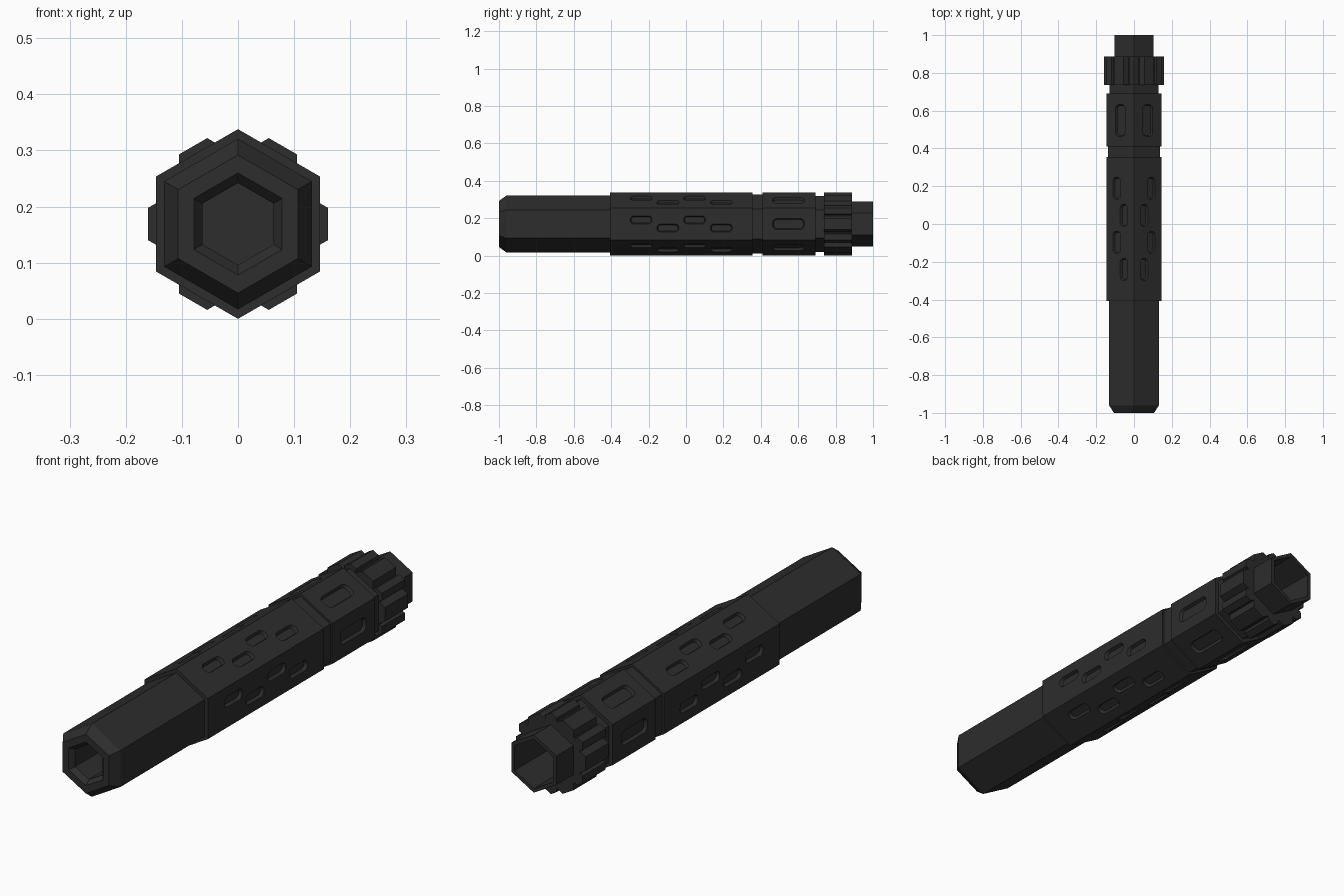
import bpy, bmesh, math
from mathutils import Vector

if "Cube" in bpy.data.objects:
    bpy.data.objects.remove(bpy.data.objects["Cube"])

CZ = 0.169                      # height of the tube axis
COS30 = math.cos(math.pi / 6)

mat = bpy.data.materials.new("charcoal")
mat.diffuse_color = (0.026, 0.026, 0.026, 1)
mat.use_nodes = True
mat.node_tree.nodes["Principled BSDF"].inputs["Base Color"].default_value = mat.diffuse_color


def finish(bm, name):
    bmesh.ops.recalc_face_normals(bm, faces=bm.faces)
    me = bpy.data.meshes.new(name)
    bm.to_mesh(me)
    bm.free()
    me.materials.append(mat)
    ob = bpy.data.objects.new(name, me)
    bpy.context.collection.objects.link(ob)
    return ob


def loft(bm, loops):
    """Skin a list of equal-length point loops and cap both ends."""
    rings = [[bm.verts.new(p) for p in lp] for lp in loops]
    n = len(rings[0])
    for a, b in zip(rings, rings[1:]):
        for i in range(n):
            j = (i + 1) % n
            bm.faces.new((a[i], a[j], b[j], b[i]))
    bm.faces.new(rings[0])
    bm.faces.new(rings[-1])


def hexagon(y, r):
    return [Vector((r * math.cos(math.radians(30 + 60 * k)), y,
                    CZ + r * math.sin(math.radians(30 + 60 * k)))) for k in range(6)]


def hex_part(name, profile):
    """Six-sided turned part from (y, corner radius) pairs."""
    bm = bmesh.new()
    loft(bm, [hexagon(y, r) for y, r in profile])
    return finish(bm, name)


def on_flat(k, y, t, d):
    """Point on hexagon flat k: along y, sideways t, distance d from the axis."""
    a = math.radians(60 * k)
    return Vector((d * math.cos(a) - t * math.sin(a), y,
                   CZ + d * math.sin(a) + t * math.cos(a)))


def slot(bm, k, y, t, length, width, radius, apothem):
    """Tapered rounded-rectangle cutter for one recess."""
    loops = []
    for d, grow in ((apothem - 0.013, -0.006), (apothem, 0), (apothem + 0.01, 0)):
        pts = []
        r = radius + grow
        for q in range(4):
            sy, st = ((1, 1), (-1, 1), (-1, -1), (1, -1))[q]
            for s in range(4):
                a = math.radians(90 * q + 30 * s)
                pts.append(on_flat(k, y + sy * (length / 2 - radius) + r * math.cos(a),
                                   t + st * (width / 2 - radius) + r * math.sin(a), d))
        loops.append(pts)
    loft(bm, loops)


def cut(ob, cutter):
    mod = ob.modifiers.new("cut", 'BOOLEAN')
    mod.operation = 'DIFFERENCE'
    mod.solver = 'EXACT'
    mod.object = cutter
    bpy.context.view_layer.update()
    me = bpy.data.meshes.new_from_object(
        ob.evaluated_get(bpy.context.evaluated_depsgraph_get()))
    ob.modifiers.clear()
    ob.data = me
    bpy.data.objects.remove(cutter)


# Front tube with chamfered mouth and bore
hex_part("front_tube", [(-0.40, 0.152), (-0.96, 0.152), (-1.0, 0.123), (-1.0, 0.091),
                        (-0.98, 0.073), (-0.5, 0.073)])

# Main sleeve with staggered recesses, mirrored left to right
R = 0.169
sleeve = hex_part("main_sleeve", [(-0.407, R), (0.355, R)])
bm = bmesh.new()
for k in range(6):
    side = 1 if k in (0, 1, 5) else -1
    for i in range(4):
        off = 0.022 * side * (1 if i % 2 == 0 else -1)
        slot(bm, k, -0.24 + 0.143 * i, off, 0.118, 0.044, 0.02, R * COS30)
cut(sleeve, finish(bm, "sleeve_cutter"))

# Groove between the sleeves
hex_part("groove_band", [(0.35, 0.159), (0.415, 0.159)])

# Rear sleeve with one larger recess per flat
rear = hex_part("rear_sleeve", [(0.41, R), (0.692, R)])
bm = bmesh.new()
for k in range(6):
    slot(bm, k, 0.548, 0, 0.17, 0.06, 0.022, R * COS30)
cut(rear, finish(bm, "rear_cutter"))

# Neck and hollow tail tube
hex_part("tail_tube", [(0.69, 0.15), (0.745, 0.15), (0.745, 0.12), (1.0, 0.12),
                       (1.0, 0.103), (0.73, 0.103)])

# Ribbed ring: a raised rib on each flat and on each corner
half = [(0.029, 0.160), (0.044, 0.134), (0.048, 0.134), (0.054, 0.146)]
side_pts = [(-t, d) for t, d in reversed(half)] + half + [(R / 2, R * COS30)]
bm = bmesh.new()
loft(bm, [[on_flat(k, y, t, d) for k in range(6) for t, d in side_pts]
          for y in (0.737, 0.888)])
ring = finish(bm, "ribbed_ring")
cut(ring, hex_part("ring_cutter", [(0.6, 0.112), (1.1, 0.112)]))
